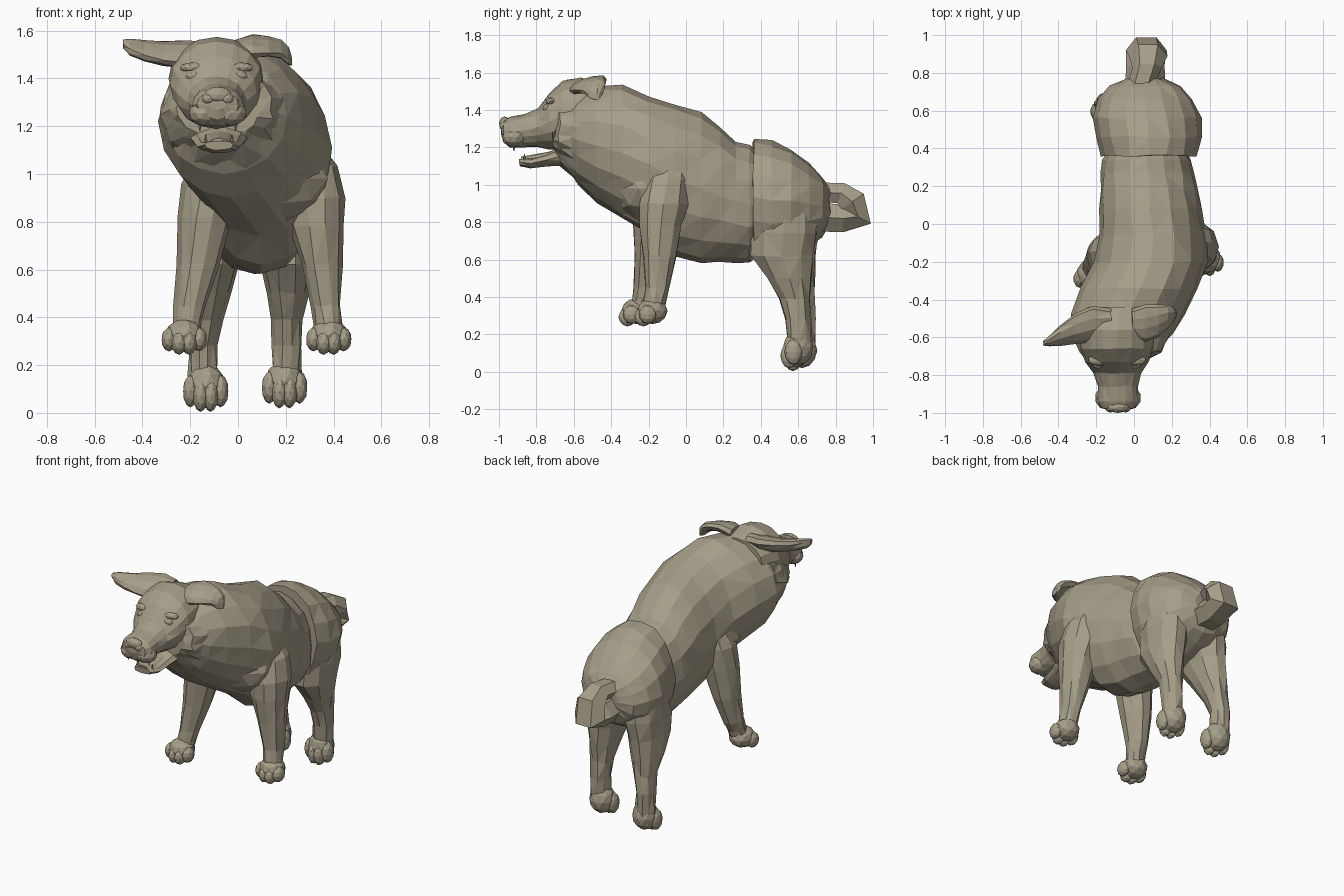
import bpy, bmesh, math, random
from mathutils import Vector, Matrix

rng = random.Random(4)
fur = bpy.data.materials.new("tan_fur")
fur.diffuse_color = (0.38, 0.34, 0.25, 1)
X, Y, Z = Vector((1, 0, 0)), Vector((0, 1, 0)), Vector((0, 0, 1))


def finish(name, bm):
    bmesh.ops.recalc_face_normals(bm, faces=bm.faces)
    me = bpy.data.meshes.new(name)
    bm.to_mesh(me)
    bm.free()
    me.materials.append(fur)
    ob = bpy.data.objects.new(name, me)
    bpy.context.collection.objects.link(ob)
    return ob


def loft(name, rings, u, v, n=14, jitter=0.006, bend=0.0):
    """Skin elliptical rings (x, y, z, radius along u, radius along v); bend cups the section."""
    bm = bmesh.new()
    loops = []
    for x, y, z, ru, rv in rings:
        loop = []
        for i in range(n):
            a = 2 * math.pi * i / n
            p = Vector((x, y, z)) + u * ru * math.cos(a)
            p += v * (rv * math.sin(a) + bend * ru * math.cos(a))
            p += Vector([rng.uniform(-jitter, jitter) for _ in range(3)])
            loop.append(bm.verts.new(p))
        loops.append(loop)
    for a, b in zip(loops, loops[1:]):
        for i in range(n):
            j = (i + 1) % n
            bm.faces.new((a[i], a[j], b[j], b[i]))
    bm.faces.new(loops[0])
    bm.faces.new(loops[-1])
    bmesh.ops.triangulate(bm, faces=[f for f in bm.faces if len(f.verts) == 4])
    return finish(name, bm)


def body_loft(name, rows, n=16, jitter=0.006):
    """Rows are (y, centre x, half width, bottom z, top z)."""
    rings = [(cx, y, (lo + hi) / 2, rx, (hi - lo) / 2) for y, cx, rx, lo, hi in rows]
    return loft(name, rings, X, Z, n, jitter)


def blobs(name, items, sub=2):
    """Several ellipsoids (centre, radii) in one object."""
    bm = bmesh.new()
    for c, r in items:
        m = Matrix.Translation(c) @ Matrix.Diagonal((*r, 1))
        bmesh.ops.create_icosphere(bm, subdivisions=sub, radius=1, matrix=m)
    return finish(name, bm)


def spikes(name, items, sides=4):
    """Cones (base, tip, radius) in one object."""
    bm = bmesh.new()
    for base, tip, r in items:
        a, b = Vector(base), Vector(tip)
        rot = (b - a).to_track_quat('Z', 'Y').to_matrix().to_4x4()
        bmesh.ops.create_cone(bm, cap_ends=True, segments=sides, radius1=r, radius2=0.002,
                              depth=(b - a).length, matrix=Matrix.Translation((a + b) / 2) @ rot)
    return finish(name, bm)


# Torso and neck, with a broad chest between the shoulders
body_loft("torso", [
    (0.44, 0.07, 0.18, 0.68, 1.12), (0.34, 0.07, 0.235, 0.585, 1.215),
    (0.27, 0.075, 0.25, 0.585, 1.235), (0.18, 0.08, 0.26, 0.585, 1.31),
    (0.08, 0.09, 0.27, 0.585, 1.385), (-0.06, 0.10, 0.285, 0.62, 1.43),
    (-0.20, 0.09, 0.30, 0.74, 1.47), (-0.34, 0.03, 0.31, 0.82, 1.53),
    (-0.48, -0.03, 0.30, 0.90, 1.53), (-0.58, -0.06, 0.26, 1.00, 1.49),
    (-0.65, -0.07, 0.20, 1.11, 1.42)])
blobs("chest", [((0.08, -0.19, 0.98), (0.31, 0.21, 0.20))])

# Haunches, stepping up over the waist
body_loft("haunches", [
    (0.36, 0.08, 0.25, 0.61, 1.25), (0.46, 0.08, 0.28, 0.60, 1.235),
    (0.56, 0.07, 0.285, 0.63, 1.19), (0.66, 0.06, 0.25, 0.67, 1.12),
    (0.73, 0.06, 0.19, 0.72, 1.05), (0.77, 0.06, 0.10, 0.80, 0.98)])

# Head with muzzle
body_loft("head", [
    (-0.44, -0.08, 0.17, 1.28, 1.53), (-0.56, -0.09, 0.20, 1.22, 1.575),
    (-0.66, -0.09, 0.195, 1.19, 1.555), (-0.73, -0.09, 0.17, 1.19, 1.49),
    (-0.79, -0.09, 0.125, 1.20, 1.41), (-0.86, -0.085, 0.105, 1.20, 1.38),
    (-0.94, -0.085, 0.11, 1.20, 1.365), (-0.975, -0.085, 0.085, 1.23, 1.35),
    (-0.988, -0.085, 0.04, 1.27, 1.33)], jitter=0.003)
body_loft("lower_jaw", [
    (-0.62, -0.08, 0.13, 1.10, 1.24), (-0.74, -0.08, 0.105, 1.10, 1.17),
    (-0.83, -0.08, 0.09, 1.085, 1.145), (-0.89, -0.08, 0.06, 1.10, 1.14)], 10, 0.003)
body_loft("tongue", [
    (-0.66, -0.08, 0.07, 1.14, 1.19), (-0.78, -0.08, 0.06, 1.13, 1.17),
    (-0.88, -0.08, 0.04, 1.12, 1.15)], 8, 0.002)
blobs("nose", [((-0.085, -0.97, 1.33), (0.06, 0.03, 0.035)),
               ((-0.125, -0.972, 1.315), (0.028, 0.026, 0.025)),
               ((-0.045, -0.972, 1.315), (0.028, 0.026, 0.025))])

# Eyes, brows, lips and teeth, paired about the head centre line
eyes, lips, teeth = [], [], []
for s in (-1, 1):
    cx = -0.09 + s * 0.095
    eyes += [((cx, -0.742, 1.41), (0.036, 0.025, 0.024)),
             ((cx, -0.72, 1.445), (0.06, 0.03, 0.022))]
    lips.append(((-0.085 + s * 0.055, -0.92, 1.255), (0.068, 0.065, 0.055)))
    teeth.append(((-0.085 + s * 0.075, -0.92, 1.23), (-0.085 + s * 0.075, -0.92, 1.18), 0.012))
    teeth.append(((-0.08 + s * 0.055, -0.86, 1.12), (-0.08 + s * 0.055, -0.865, 1.165), 0.01))
blobs("eyes_and_brows", eyes)
blobs("upper_lips", lips)
spikes("teeth", teeth)

# Ears: one spread wide and cupped, one folded back and down
loft("ear_spread", [
    (-0.12, -0.52, 1.50, 0.07, 0.05), (-0.22, -0.53, 1.50, 0.095, 0.05),
    (-0.31, -0.555, 1.505, 0.08, 0.045), (-0.39, -0.59, 1.515, 0.055, 0.04),
    (-0.45, -0.62, 1.53, 0.03, 0.035), (-0.48, -0.63, 1.545, 0.012, 0.02)],
    Y, Z, 10, 0.003, 0.35)
loft("ear_folded", [
    (-0.01, -0.53, 1.51, 0.08, 0.05), (0.06, -0.525, 1.535, 0.10, 0.04),
    (0.13, -0.51, 1.535, 0.085, 0.035), (0.18, -0.49, 1.52, 0.06, 0.035),
    (0.21, -0.48, 1.495, 0.04, 0.035), (0.225, -0.475, 1.47, 0.015, 0.015)],
    Y, Z, 10, 0.003, 0.3)

# Ragged ruff behind the cheeks and chin
body_loft("ruff", [
    (-0.50, -0.04, 0.28, 0.94, 1.50), (-0.60, -0.065, 0.25, 1.03, 1.47),
    (-0.67, -0.075, 0.215, 1.11, 1.44), (-0.70, -0.08, 0.17, 1.15, 1.40)], 22, 0.016)

# Front legs: rings are (x, y, z, half width, half depth)
loft("front_leg_left", [
    (0.24, -0.08, 1.18, 0.06, 0.09), (0.29, -0.10, 1.03, 0.125, 0.13),
    (0.32, -0.12, 0.90, 0.125, 0.135), (0.33, -0.135, 0.78, 0.115, 0.115),
    (0.352, -0.14, 0.62, 0.088, 0.095), (0.37, -0.155, 0.45, 0.062, 0.067),
    (0.378, -0.17, 0.36, 0.057, 0.06), (0.385, -0.18, 0.31, 0.055, 0.05)], X, Y, 10)
loft("front_leg_right", [
    (-0.08, -0.13, 1.12, 0.08, 0.10), (-0.115, -0.15, 0.96, 0.12, 0.13),
    (-0.135, -0.165, 0.82, 0.115, 0.12), (-0.17, -0.18, 0.62, 0.088, 0.10),
    (-0.20, -0.21, 0.45, 0.067, 0.07), (-0.21, -0.235, 0.38, 0.06, 0.06),
    (-0.22, -0.25, 0.31, 0.055, 0.05)], X, Y, 10)

# Hind legs share one shape, shifted sideways and back
for side, x0, x1, dy in (("left", 0.21, 0.205, -0.015), ("right", -0.06, -0.145, 0.015)):
    shape = [(1.02, 0.55, 0.07, 0.09), (0.88, 0.545, 0.125, 0.16), (0.74, 0.53, 0.125, 0.185),
             (0.62, 0.52, 0.11, 0.175), (0.50, 0.56, 0.088, 0.125), (0.39, 0.595, 0.066, 0.085),
             (0.28, 0.615, 0.06, 0.068), (0.16, 0.62, 0.062, 0.062), (0.08, 0.62, 0.05, 0.05)]
    rings = []
    for z, y, rx, ry in shape:
        t = max(0, min(1, (0.95 - z) / 0.67))
        rings.append((x0 + (x1 - x0) * t, y + dy * t, z, rx, ry))
    loft("hind_leg_" + side, rings, X, Y, 10)

# Paws with four toes drooping forward
for name, x, y, z, h in (("front_paw_left", 0.38, -0.18, 0.325, 0.07),
                         ("front_paw_right", -0.225, -0.265, 0.325, 0.07),
                         ("hind_paw_left", 0.195, 0.60, 0.13, 0.095),
                         ("hind_paw_right", -0.135, 0.62, 0.115, 0.095)):
    parts = [((x, y, z), (0.08, 0.082, h))]
    for k in (-1.5, -0.5, 0.5, 1.5):
        inner = abs(k) < 1
        parts.append(((x + k * 0.042, y - (0.048 if inner else 0.025), z - h * (0.45 if inner else 0.25)),
                      (0.033, 0.048, h * 0.72)))
    blobs(name, parts)

# Curled tail: faceted tube swept round a loop, with a blunt tip in the middle
bm = bmesh.new()
path = [(0.06, 0.68, 0.83, 0.09), (0.06, 0.84, 0.82, 0.085), (0.065, 0.92, 0.83, 0.09),
        (0.075, 0.89, 0.91, 0.085), (0.07, 0.83, 0.955, 0.065), (0.04, 0.74, 0.96, 0.06)]
loops = []
for i, (x, y, z, r) in enumerate(path):
    p0, p1 = Vector(path[max(i - 1, 0)][:3]), Vector(path[min(i + 1, len(path) - 1)][:3])
    nrm = X.cross(p1 - p0).normalized()
    loops.append([bm.verts.new(Vector((x, y, z)) + X * r * 1.2 * math.cos(a) + nrm * r * math.sin(a))
                  for a in [math.pi / 3 * k for k in range(6)]])
for a, b in zip(loops, loops[1:]):
    for i in range(6):
        j = (i + 1) % 6
        bm.faces.new((a[i], a[j], b[j], b[i]))
bm.faces.new(loops[0])
bm.faces.new(loops[-1])
finish("curled_tail", bm)
